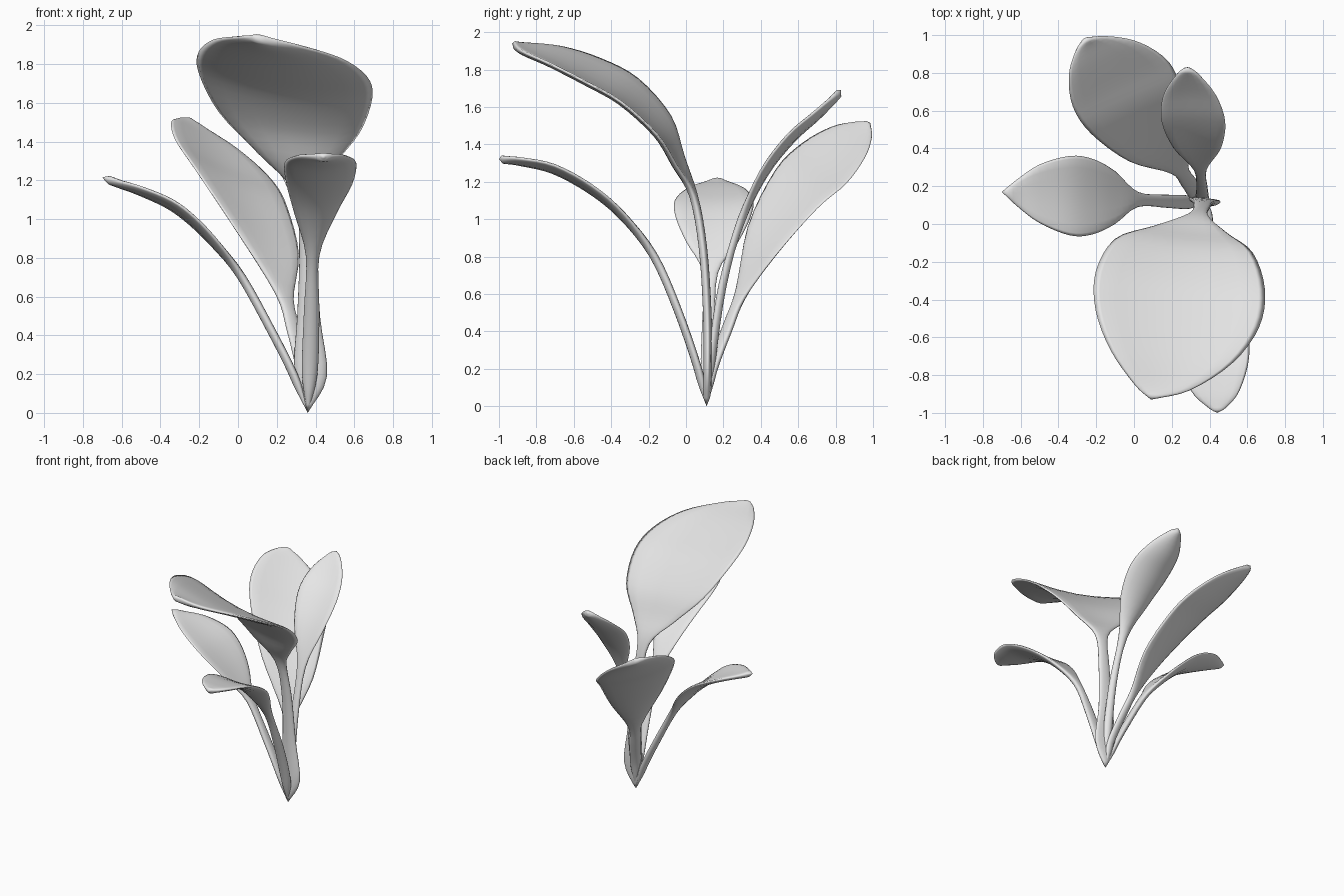
import bpy
import bmesh
import math
from mathutils import Vector

old = bpy.data.objects.get("Cube")
if old:
    bpy.data.objects.remove(old, do_unlink=True)

# Single colour for the whole plant
grey = bpy.data.materials.new("plain_grey")
grey.use_nodes = True
grey.diffuse_color = (0.8, 0.8, 0.8, 1)
grey.node_tree.nodes["Principled BSDF"].inputs["Base Color"].default_value = grey.diffuse_color

ROOT = (0.36, 0.11, 0, 0)
STEPS = 4
SIDES = 16


def spline(rows):
    """Smooth curve through rows of x, y, z and half width."""
    pts = [Vector(r) for r in rows]
    padded = [2 * pts[0] - pts[1]] + pts + [2 * pts[-1] - pts[-2]]
    result = []
    for a, b, c, d in zip(padded, padded[1:], padded[2:], padded[3:]):
        for i in range(STEPS):
            u = i / STEPS
            result.append(b + (c - a) * u / 2
                          + (2 * a - 5 * b + 4 * c - d) * u**2 / 2
                          + (3 * b - a - 3 * c + d) * u**3 / 2)
    return result + [pts[-1]]


def make_leaf(name, rows, side, cup, thick=0.022):
    """Loft a cupped lens section along the stalk and blade."""
    path = spline([ROOT] + rows)
    side = Vector(side).normalized()
    bm = bmesh.new()
    rings = []
    for i, p in enumerate(path):
        before, after = path[max(i - 1, 0)], path[min(i + 1, len(path) - 1)]
        tangent = (after - before).to_3d().normalized()
        normal = tangent.cross(side).normalized()
        width = max(p.w, 0)
        depth = thick * min(1, width / 0.03)
        ring = []
        for k in range(SIDES):
            a = math.tau * k / SIDES
            lift = depth * math.sin(a) - cup * width * math.sin(a)**2
            ring.append(bm.verts.new(p.to_3d() + side * width * math.cos(a) + normal * lift))
        rings.append(ring)
    for low, high in zip(rings, rings[1:]):
        for k in range(SIDES):
            n = (k + 1) % SIDES
            bm.faces.new((low[k], low[n], high[n], high[k]))
    # Close both pointed ends
    bmesh.ops.remove_doubles(bm, verts=bm.verts, dist=0.0005)
    bmesh.ops.recalc_face_normals(bm, faces=bm.faces)
    mesh = bpy.data.meshes.new(name)
    bm.to_mesh(mesh)
    bm.free()
    mesh.materials.append(grey)
    for face in mesh.polygons:
        face.use_smooth = True
    leaf = bpy.data.objects.new(name, mesh)
    bpy.context.collection.objects.link(leaf)


# Tall broad leaf arching to the front
make_leaf("large_front_leaf", [
    (0.375, 0.125, 0.2, 0.085), (0.365, 0.12, 0.5, 0.06),
    (0.36, 0.095, 0.85, 0.045), (0.34, 0.045, 1.13, 0.055),
    (0.3, -0.03, 1.31, 0.2), (0.265, -0.115, 1.5, 0.37),
    (0.245, -0.3, 1.69, 0.455), (0.23, -0.5, 1.8, 0.44),
    (0.2, -0.7, 1.88, 0.33), (0.15, -0.865, 1.92, 0.15),
    (0.09, -0.93, 1.94, 0)], (0.98, -0.1, -0.14), 0.12)

# Low narrow leaf arching to the front
make_leaf("small_front_leaf", [
    (0.37, 0.07, 0.2, 0.04), (0.38, -0.04, 0.52, 0.04),
    (0.385, -0.17, 0.81, 0.035), (0.4, -0.33, 1.03, 0.11),
    (0.42, -0.5, 1.18, 0.17), (0.425, -0.7, 1.29, 0.185),
    (0.43, -0.88, 1.325, 0.13), (0.44, -0.97, 1.325, 0.05),
    (0.44, -1, 1.32, 0)], (1, 0, 0), 0.15)

# Slim leaf rising to the back
make_leaf("slim_back_leaf", [
    (0.36, 0.13, 0.25, 0.035), (0.36, 0.19, 0.65, 0.03),
    (0.35, 0.29, 1, 0.035), (0.335, 0.4, 1.26, 0.125),
    (0.315, 0.54, 1.45, 0.168), (0.295, 0.68, 1.57, 0.14),
    (0.285, 0.79, 1.66, 0.06), (0.28, 0.83, 1.69, 0)], (-1, 0, 0), 0.2)

# Leaf reaching out to the right side
make_leaf("side_leaf", [
    (0.29, 0.115, 0.2, 0.035), (0.18, 0.12, 0.42, 0.035),
    (0.02, 0.13, 0.71, 0.04), (-0.1, 0.14, 0.88, 0.14),
    (-0.22, 0.145, 1.01, 0.2), (-0.34, 0.15, 1.1, 0.21),
    (-0.5, 0.16, 1.165, 0.155), (-0.62, 0.165, 1.195, 0.07),
    (-0.7, 0.17, 1.215, 0)], (0, -1, 0), 0.15)

# Broad twisted leaf leaning to the back
make_leaf("large_back_leaf", [
    (0.34, 0.14, 0.2, 0.04), (0.29, 0.22, 0.42, 0.045),
    (0.24, 0.29, 0.6, 0.055), (0.145, 0.41, 0.89, 0.2),
    (0.015, 0.59, 1.16, 0.285), (-0.07, 0.74, 1.3, 0.3),
    (-0.155, 0.87, 1.415, 0.225), (-0.22, 0.95, 1.48, 0.11),
    (-0.26, 0.985, 1.515, 0)], (-0.85, -0.4, 0.36), 0.12)
